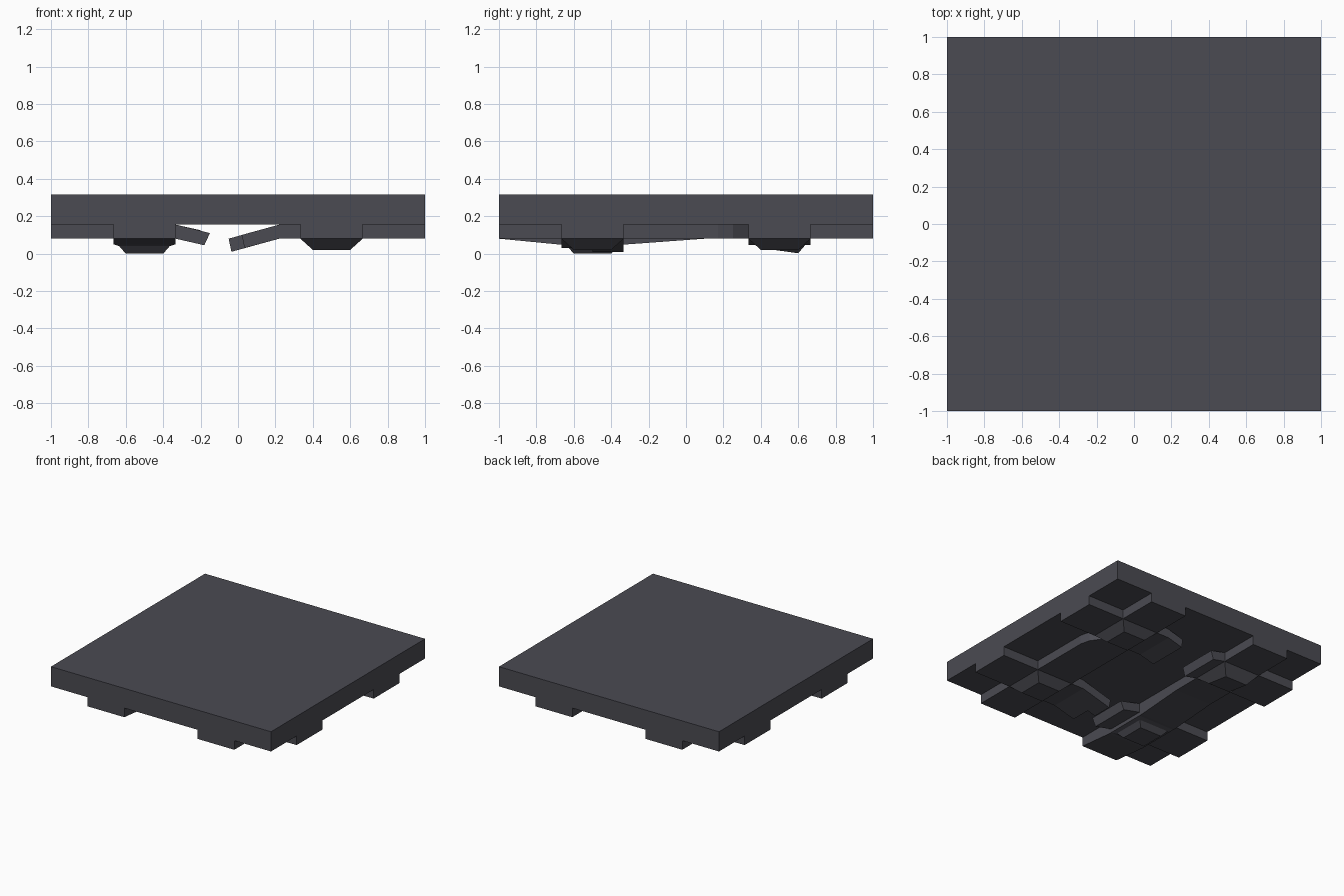
import bpy
import bmesh

cube = bpy.data.objects.get("Cube")
if cube:
    bpy.data.objects.remove(cube, do_unlink=True)

stone = bpy.data.materials.new("dark_slate")
stone.use_nodes = True
COLOR = (0.07, 0.07, 0.085, 1)
stone.diffuse_color = COLOR
stone.node_tree.nodes["Principled BSDF"].inputs["Base Color"].default_value = COLOR

TOP, UNDER, RAIL = 0.317, 0.155, 0.08   # slab top, slab underside, rail underside
IN, OUT = 1 / 3, 2 / 3                  # rail edges


def loft(name, rings):
    """Closed solid through a list of four-cornered rings."""
    bm = bmesh.new()
    rows = [[bm.verts.new(p) for p in ring] for ring in rings]
    for a, b in zip(rows, rows[1:]):
        for i in range(4):
            j = (i + 1) % 4
            bm.faces.new((a[i], a[j], b[j], b[i]))
    bm.faces.new(rows[0])
    bm.faces.new(rows[-1][::-1])
    bmesh.ops.recalc_face_normals(bm, faces=bm.faces)
    mesh = bpy.data.meshes.new(name)
    bm.to_mesh(mesh)
    bm.free()
    mesh.materials.append(stone)
    obj = bpy.data.objects.new(name, mesh)
    bpy.context.scene.collection.objects.link(obj)
    return obj


def rail(name, axis, lo, hi, stations):
    """Rail along an axis; station = (top position, top z, bottom position, bottom z, inset)."""
    rings = []
    for pt, zt, pb, zb, inset in stations:
        ring = [(pt, lo, zt), (pt, hi - inset, zt), (pb, hi - inset, zb), (pb, lo, zb)]
        rings.append(ring if axis == "x" else [(w, p, z) for p, w, z in ring])
    return loft(name, rings)


def level(p, z=RAIL, inset=0):
    return (p, UNDER, p, z, inset)


def square(cx, cy, half, z, tilt=0):
    return [(cx + sx * half, cy + sy * half, z - sy * tilt)
            for sx, sy in ((-1, -1), (1, -1), (1, 1), (-1, 1))]


# Main slab
loft("slab", [square(0, 0, 1, UNDER), square(0, 0, 1, TOP)])

# Rails running front to back: the left-hand one (x > 0) is chipped, the other sags
rail("chipped_rail", "y", IN, OUT,
     [level(-1), level(0.17), level(0.25, RAIL, 0.02), level(IN, RAIL, 0.08)])
rail("chipped_rail_back", "y", IN, OUT, [level(IN), level(1)])
rail("sagging_rail", "y", -OUT, -IN,
     [level(-1), level(-0.69, 0.05), level(-0.31, 0.05), level(0.1), level(1)])

# Rails running side to side: outer lengths, then the broken middle ends
for y, row in ((-0.5, "front"), (0.5, "back")):
    lo, hi = y - 1 / 6, y + 1 / 6
    rail(row + "_rail_left", "x", lo, hi, [level(0.22), level(IN), level(OUT), level(1)])
    rail(row + "_rail_right", "x", lo, hi, [level(-1), level(-OUT), level(-IN)])

rail("front_broken_end_right", "x", -OUT, -IN,
     [level(-IN), (-0.15, 0.11, -0.18, 0.045, 0)])
rail("front_broken_end_left", "x", -OUT, -0.5,
     [level(0.22), (0.02, 0.1, 0.035, 0.03, 0)])
rail("front_broken_tip_left", "x", -0.5, -IN,
     [level(0.22), (-0.05, 0.08, -0.035, 0.01, 0)])
rail("back_broken_end_right", "x", IN, OUT,
     [level(-IN), (-0.2, 0.125, -0.22, 0.055, 0)])
rail("back_broken_end_left", "x", IN, OUT,
     [level(0.22), (0.08, 0.115, 0.09, 0.045, 0)])

# Tapered bosses under the crossings
for y, row in ((-0.5, "front"), (0.5, "back")):
    loft(row + "_boss_left", [square(0.5, y, 1 / 6, RAIL + 0.005),
                              square(0.5, y, 1 / 6, RAIL), square(0.5, y, 0.1, 0.02)])
loft("front_boss_right", [square(-0.5, -0.5, 1 / 6, RAIL), square(-0.5, -0.5, 1 / 6, 0.05),
                          square(-0.5, -0.5, 0.135, 0.04), square(-0.5, -0.5, 0.1, 0)])
loft("back_boss_right", [square(-0.5, 0.5, 1 / 6, RAIL + 0.005),
                         square(-0.5, 0.5, 1 / 6, RAIL), square(-0.5, 0.5, 0.1, 0.016, 0.014)])
